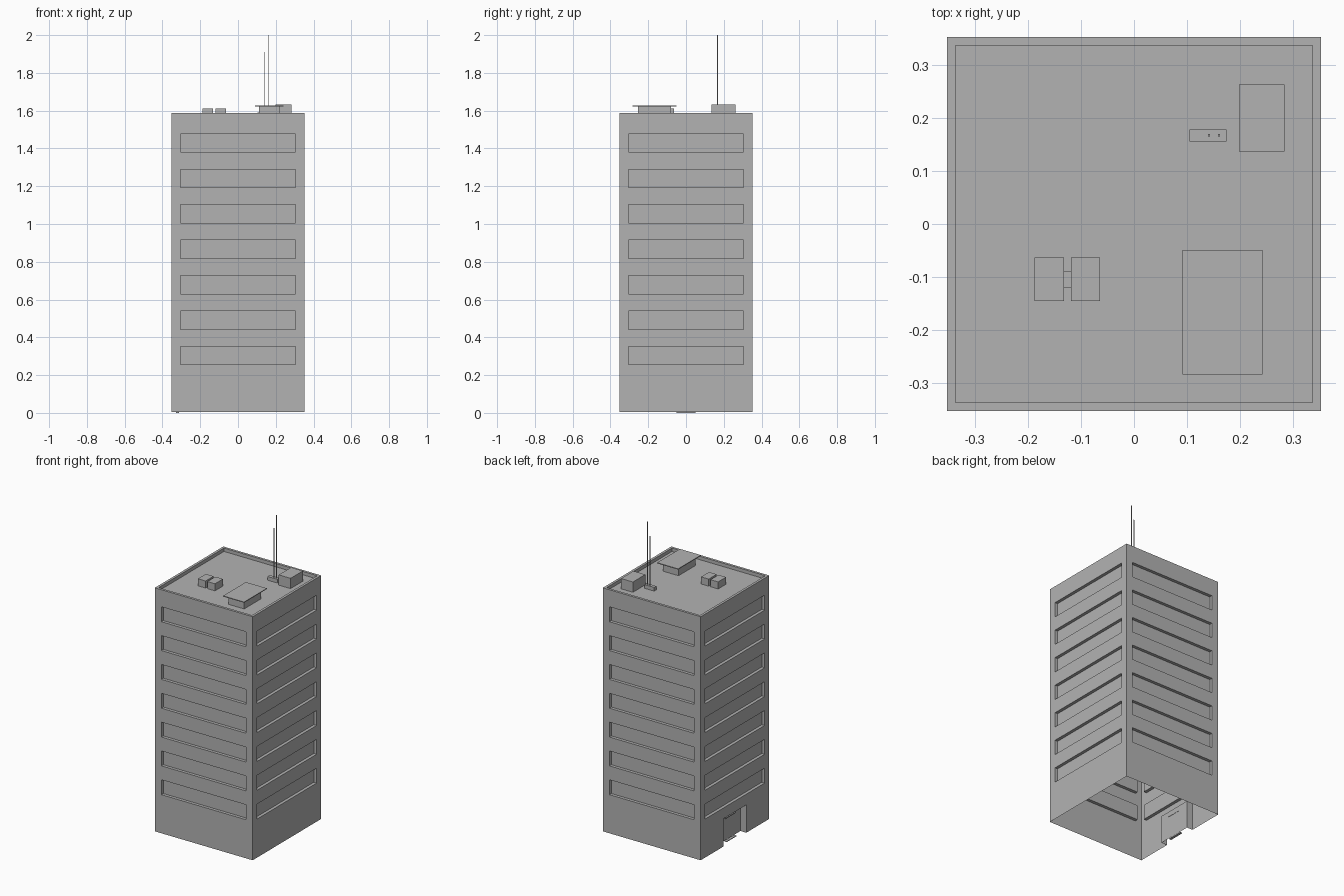
import bpy
import bmesh
from math import radians
from mathutils import Matrix, Vector

if "Cube" in bpy.data.objects:
    bpy.data.objects.remove(bpy.data.objects["Cube"], do_unlink=True)

HALF, BASE, TOP = 0.352, 0.004, 1.588
FLOOR = TOP - 0.022

concrete = bpy.data.materials.new("concrete_grey")
concrete.use_nodes = True
colour = (0.45, 0.45, 0.45, 1)
concrete.diffuse_color = colour
concrete.node_tree.nodes["Principled BSDF"].inputs["Base Color"].default_value = colour


def finish(name, bm):
    mesh = bpy.data.meshes.new(name)
    bm.to_mesh(mesh)
    bm.free()
    mesh.materials.append(concrete)
    obj = bpy.data.objects.new(name, mesh)
    bpy.context.collection.objects.link(obj)


def box(name, x0, x1, y0, y1, z0, z1):
    bm = bmesh.new()
    size = Vector((x1 - x0, y1 - y0, z1 - z0))
    centre = Vector((x0 + x1, y0 + y1, z0 + z1)) / 2
    bmesh.ops.create_cube(bm, size=1, matrix=Matrix.LocRotScale(centre, None, size))
    finish(name, bm)


def recess(bm, faces, depth):
    bm.normal_update()
    bmesh.ops.inset_individual(bm, faces=faces, thickness=0, depth=-depth)


def wall(bm, angle, door):
    """One facade made of plain bands and bands with a recessed panel."""
    turn = Matrix.Rotation(radians(angle), 4, 'Z')

    def cell(u0, u1, z0, z1):
        corners = ((u0, z0), (u1, z0), (u1, z1), (u0, z1))
        return bm.faces.new([bm.verts.new(turn @ Vector((u, -HALF, z))) for u, z in corners])

    def panel_band(width, z0, z1):
        cell(-HALF, -width, z0, z1)
        cell(width, HALF, z0, z1)
        return cell(-width, width, z0, z1)

    z = BASE
    if door:
        z = 0.185
        recess(bm, [panel_band(0.117, BASE, z)], 0.042)
    windows = []
    for floor in range(7):
        sill = 0.255 + floor * 0.1875
        cell(-HALF, HALF, z, sill)
        z = sill + 0.097
        windows.append(panel_band(0.305, sill, z))
    cell(-HALF, HALF, z, TOP)
    recess(bm, windows, 0.02)


# Hollow tower shell, open underneath, with a doorway on one side
bm = bmesh.new()
for angle in (0, 90, 180, 270):
    wall(bm, angle, angle == 270)
sills = [f for f in bm.faces if f.calc_center_median().z < BASE + 0.001]
bmesh.ops.delete(bm, geom=sills, context='FACES')

# Sunken roof with a parapet rim
roof = bm.faces.new([bm.verts.new((x * HALF, y * HALF, TOP))
                     for x, y in ((-1, -1), (1, -1), (1, 1), (-1, 1))])
bm.normal_update()
bmesh.ops.inset_individual(bm, faces=[roof], thickness=0.023, depth=0)
recess(bm, [roof], TOP - FLOOR)
bmesh.ops.remove_doubles(bm, verts=bm.verts[:], dist=0.0001)
finish("tower_shell", bm)

# Doorway details
box("door_threshold", -0.328, -0.312, -0.05, 0.05, 0, 0.005)
box("door_lintel_bar", -0.322, -0.308, -0.05, 0.05, 0.15, 0.156)

# Rooftop equipment
box("cooling_unit_base", 0.11, 0.222, -0.253, -0.08, FLOOR, 1.623)
box("cooling_unit_cover", 0.091, 0.242, -0.283, -0.049, 1.623, 1.628)
box("stair_house", 0.198, 0.283, 0.136, 0.263, FLOOR, 1.633)
for side, x in (("right", -0.187), ("left", -0.119)):
    box("vent_box_" + side, x, x + 0.055, -0.145, -0.063, FLOOR, 1.612)
box("vent_link", -0.132, -0.119, -0.12, -0.088, FLOOR, 1.585)

# Antennas on their shared foot
box("antenna_foot", 0.104, 0.174, 0.155, 0.178, FLOOR, 1.59)
for name, x, top in (("short", 0.141, 1.91), ("tall", 0.16, 2.0)):
    box("antenna_" + name, x - 0.002, x + 0.002, 0.165, 0.169, 1.59, top)
